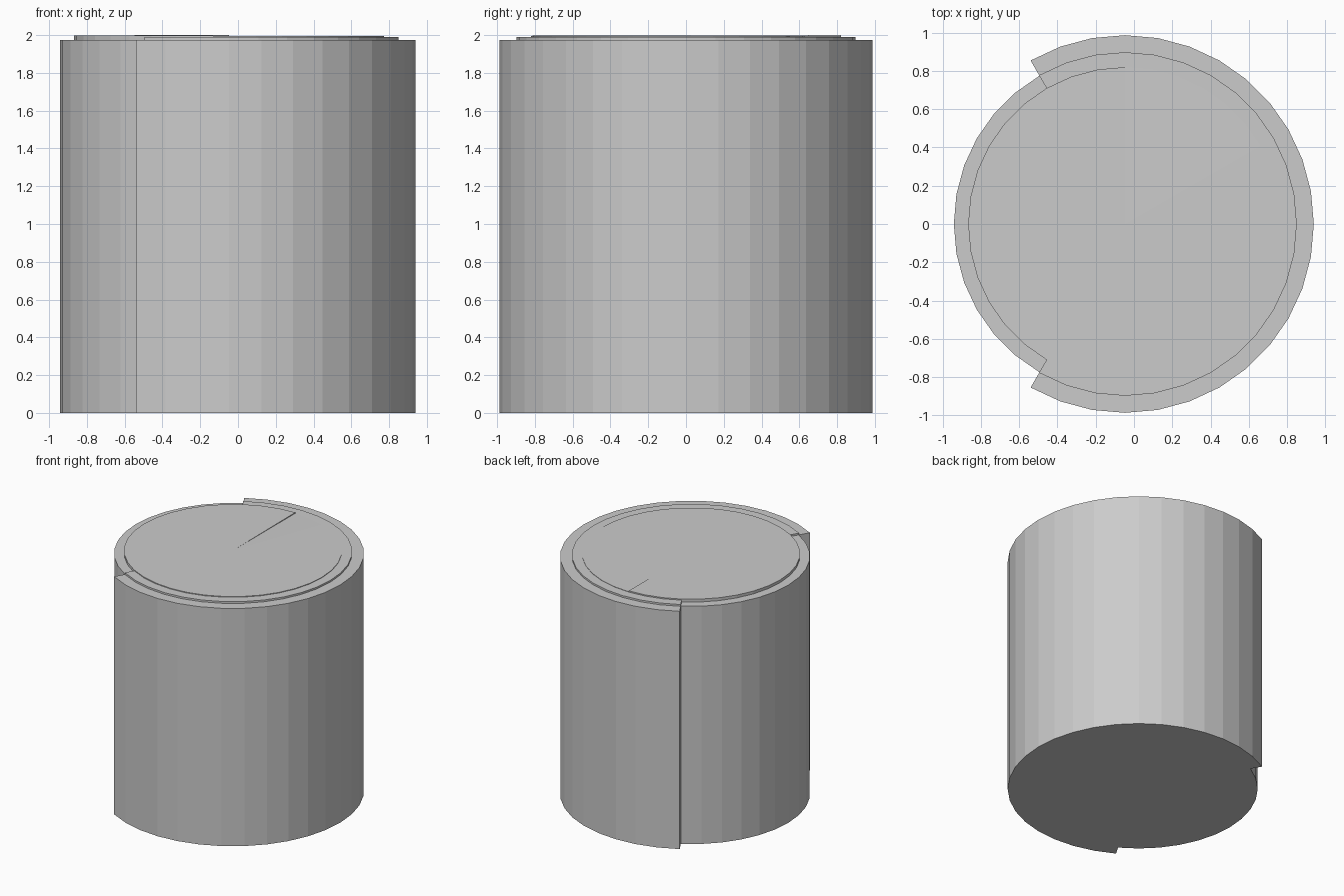
import bpy, bmesh
from math import cos, sin, radians

if "Cube" in bpy.data.objects:
    bpy.data.objects.remove(bpy.data.objects["Cube"])

CX = -0.047          # axis of the roll
STEP = 10            # degrees per facet


def point(bm, r, a, z):
    return bm.verts.new((CX + r * cos(radians(a)), r * sin(radians(a)), z))


def finish(bm, name):
    bmesh.ops.recalc_face_normals(bm, faces=bm.faces[:])
    me = bpy.data.meshes.new(name)
    bm.to_mesh(me)
    bm.free()
    ob = bpy.data.objects.new(name, me)
    bpy.context.collection.objects.link(ob)
    return ob


def band(name, r0, r1, a0, a1, height):
    """Closed curved wall between two radii and two angles."""
    bm = bmesh.new()
    rows = []
    for a in range(a0, a1 + 1, STEP):
        rows.append([point(bm, r0, a, 0), point(bm, r1, a, 0),
                     point(bm, r1, a, height), point(bm, r0, a, height)])
    for p, q in zip(rows, rows[1:]):
        for i in range(4):
            j = (i + 1) % 4
            bm.faces.new((p[i], p[j], q[j], q[i]))
    bm.faces.new(rows[0])
    bm.faces.new(rows[-1][::-1])
    return finish(bm, name)


def spiral_core(name, r, a0, z_high, z_low):
    """Full core whose top winds gently down and ends in a radial step."""
    bm = bmesh.new()
    n = 360 // STEP
    base = [point(bm, r, a0 + i * STEP, 0) for i in range(n)]
    top = [point(bm, r, a0 + i * STEP, z_high + (z_low - z_high) * i / n)
           for i in range(n + 1)]
    hub = bm.verts.new((CX, 0, (z_high + z_low) / 2))
    bm.faces.new(base)
    for i in range(n):
        bm.faces.new((top[i], top[i + 1], hub))
        if i < n - 1:
            bm.faces.new((base[i], base[i + 1], top[i + 1], top[i]))
    # last side facet meets the small radial step
    bm.faces.new((base[n - 1], base[0], top[n], top[n - 1]))
    bm.faces.new((top[0], hub, top[n]))
    return finish(bm, name)


# Inner core
spiral_core("core", 0.82, 90, 2.0, 1.993)

# Middle layer: taller over the wide sector, lower in the exposed third
band("middle_layer", 0.82, 0.898, -120, 120, 1.99)
band("exposed_layer", 0.82, 0.895, 120, 240, 1.975)

# Outer layer wraps two thirds of the way round
band("outer_layer", 0.898, 0.987, -120, 120, 1.975)
